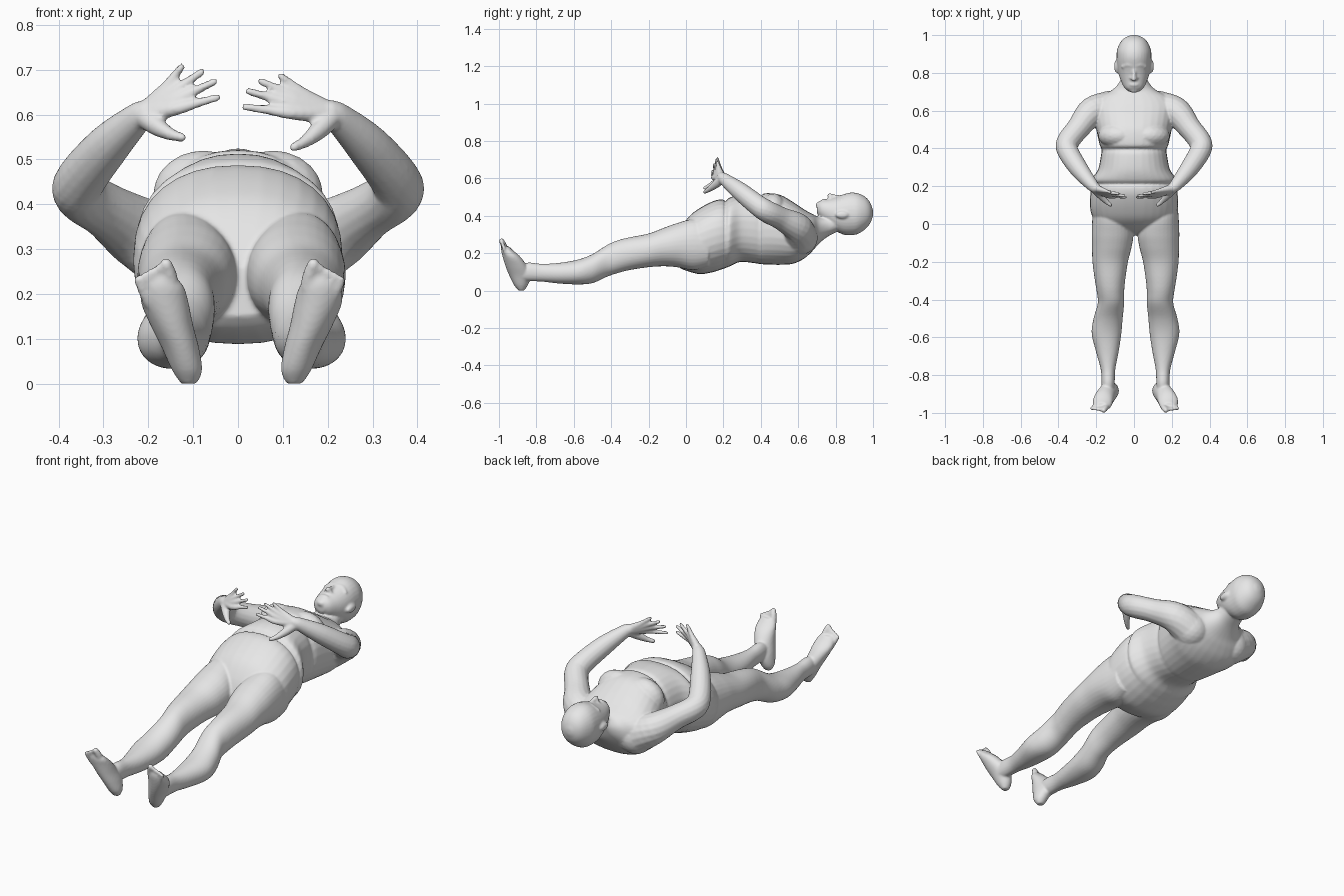
import bpy, bmesh, math
from mathutils import Vector, Matrix

skin = bpy.data.materials.new("plain_grey")
skin.diffuse_color = (0.8, 0.8, 0.8, 1)
bm = bmesh.new()
SEG = 32


def spline(pts, steps=5):
    """Catmull-Rom interpolation through tuples of any length."""
    p = [pts[0]] + list(pts) + [pts[-1]]
    out = []
    for i in range(1, len(p) - 2):
        for k in range(steps):
            t = k / steps
            out.append([0.5 * (2 * b + (c - a) * t + (2 * a - 5 * b + 4 * c - d) * t * t
                               + (3 * b - a - 3 * c + d) * t ** 3)
                        for a, b, c, d in zip(p[i - 1], p[i], p[i + 1], p[i + 2])])
    out.append(list(pts[-1]))
    return out


def skin_rings(rings):
    """Closed surface through a list of rings of points."""
    rows = [[bm.verts.new(v) for v in r] for r in rings]
    n = len(rows[0])
    faces = [bm.faces.new((a[i], a[(i + 1) % n], b[(i + 1) % n], b[i]))
             for a, b in zip(rows, rows[1:]) for i in range(n)]
    faces += [bm.faces.new(rows[0][::-1]), bm.faces.new(rows[-1])]
    bmesh.ops.recalc_face_normals(bm, faces=faces)


def loft(stations, axis="y", side=1, dx=0, power=2.0):
    """Stations: position along axis, x range, range on the remaining axis."""
    rings = []
    for t, x0, x1, b0, b1 in spline(stations):
        ring = []
        for k in range(SEG):
            a = 2 * math.pi * k / SEG
            c, s = math.cos(a), math.sin(a)
            u = math.copysign(abs(c) ** (2 / power), c)
            v = math.copysign(abs(s) ** (2 / power), s)
            x = side * ((x0 + x1) / 2 + u * (x1 - x0) / 2) + dx
            b = (b0 + b1) / 2 + v * (b1 - b0) / 2
            ring.append((x, t, b) if axis == "y" else (x, b, t))
        rings.append(ring)
    skin_rings(rings)


def ball(center, radii):
    m = Matrix.Translation(center) @ Matrix.Diagonal((*radii, 1))
    bmesh.ops.create_icosphere(bm, subdivisions=3, radius=1, matrix=m)


def tube(path, side=1, dx=0):
    """Round limb through (x, y, z, radius) points with rounded ends."""
    pts = [(Vector((side * x + dx, y, z)), r) for x, y, z, r in spline(path)]
    rings = []
    for i, (p, r) in enumerate(pts):
        d = pts[min(i + 1, len(pts) - 1)][0] - pts[max(i - 1, 0)][0]
        q = d.to_track_quat("Z", "Y")
        rings.append([p + q @ Vector((r * math.cos(a), r * math.sin(a), 0))
                      for a in (2 * math.pi * k / 16 for k in range(16))])
    skin_rings(rings)
    for p, r in (pts[0], pts[-1]):
        ball(p, (r, r, r))


# Torso with belly folds, chest crease and neck: y, bottom, top, half width
torso = [(-.06, .15, .26, .10), (-.03, .12, .33, .17), (.02, .10, .40, .212),
         (.08, .088, .445, .232), (.15, .10, .48, .232), (.195, .115, .487, .226),
         (.21, .12, .478, .22), (.235, .13, .498, .226), (.29, .153, .512, .19),
         (.37, .146, .51, .174), (.395, .142, .498, .171), (.42, .14, .52, .182),
         (.50, .138, .513, .20), (.57, .143, .475, .215), (.63, .17, .435, .222),
         (.675, .21, .41, .185), (.71, .25, .395, .115), (.76, .29, .40, .073),
         (.82, .32, .42, .065)]
loft([(y, -w, w, b, t) for y, b, t, w in torso], power=2.25)

# Head: y, back, face, half width
head = [(.70, .415, .462, .025), (.72, .385, .482, .05), (.76, .35, .49, .07),
        (.80, .32, .50, .083), (.84, .30, .514, .09), (.88, .296, .524, .092),
        (.92, .303, .52, .09), (.96, .33, .50, .073), (.985, .36, .47, .05),
        (1.0, .40, .43, .015)]
loft([(y, -w, w, b, t) for y, b, t, w in head], power=2.1)

# Nose, lips and chin
tube([(0, .83, .499, .009), (0, .795, .504, .01), (0, .768, .508, .013)])
ball((0, .737, .480), (.026, .011, .012))
ball((0, .708, .457), (.024, .014, .017))

for s in (-1, 1):
    # Ear, brow, nostril and breast
    ball((s * .092, .835, .405), (.013, .036, .02))
    tube([(.012, .838, .506, .008), (.035, .843, .501, .009), (.06, .832, .483, .008)], s)
    ball((s * .012, .772, .494), (.009, .010, .011))
    ball((s * .078, .468, .42), (.112, .071, .1))

    # Leg: y, inner x, outer x, back, front
    loft([(.12, .06, .22, .13, .36), (.04, .03, .228, .11, .382),
          (-.05, .012, .232, .125, .36), (-.12, .02, .23, .13, .335),
          (-.20, .04, .228, .125, .305), (-.30, .055, .215, .11, .285),
          (-.36, .06, .205, .095, .27), (-.42, .06, .20, .075, .245),
          (-.50, .068, .222, .04, .195), (-.58, .075, .232, .033, .165),
          (-.68, .09, .208, .038, .148), (-.77, .107, .184, .048, .143),
          (-.84, .11, .18, .05, .15), (-.89, .112, .178, .05, .14)],
         side=s, dx=.008, power=2.1)

    # Foot standing on its heel: z, inner x, outer x, sole, instep
    loft([(0, .10, .135, -.895, -.865), (.03, .088, .155, -.92, -.845),
          (.08, .095, .178, -.945, -.83), (.13, .108, .203, -.965, -.85),
          (.18, .118, .224, -.98, -.885), (.215, .128, .222, -.988, -.925),
          (.235, .145, .208, -.988, -.945)], axis="z", side=s, dx=.008)

    # Toes fan from the big toe to the little toe
    for i in range(5):
        f = i / 4
        r = .016 - .005 * min(1, i)
        tube([(.150 + .055 * f, -.965 + .01 * f, .215 - .035 * f, r),
              (.157 + .060 * f, -.976 + .008 * f, .245 - .035 * f, r),
              (.164 + .063 * f, -.986 + .01 * f, .266 - .034 * f, r * .85)], s, .004)

    # Arm from shoulder over the elbow to the wrist
    tube([(.13, .61, .285, .095), (.222, .592, .338, .08), (.293, .51, .385, .062),
          (.35, .435, .422, .06), (.35, .385, .455, .056), (.29, .29, .53, .049),
          (.225, .21, .592, .034), (.205, .192, .605, .028)], s)

    # Fingers, whose roots together form the palm: knuckle and tip
    k = 1 if s > 0 else 0  # the right hand reaches further in and hangs lower
    for (kx, ky, kz), (tx, ty, tz) in (((.168, .18, .652), (.126, .168, .706)),
                                       ((.148, .17, .648), (.081, .16, .695)),
                                       ((.136, .16, .634), (.053, .15, .673)),
                                       ((.136, .15, .613), (.046, .142, .638))):
        knuckle = (kx - .016 * k, ky, kz - .01 * k)
        tip = (tx - .03 * k, ty, tz - .021 * k)
        mid = [(a + b) / 2 for a, b in zip(knuckle, tip)]
        tube([(.21, .192, .602, .024), (*knuckle, .0145), (*mid, .0105), (*tip, .0085)], s)
    # Thumb
    tube([(.21, .192, .597, .026), (.18, .155, .573 - .008 * k, .021),
          (.15, .122, .556 - .016 * k, .014), (.124, .10, .549 - .022 * k, .010)], s)

# Fuse the parts into one smooth body
mesh = bpy.data.meshes.new("body")
bm.to_mesh(mesh)
bm.free()
mesh.materials.append(skin)
body = bpy.data.objects.new("body", mesh)
bpy.context.collection.objects.link(body)
fuse = body.modifiers.new("fuse", "REMESH")
fuse.mode = "VOXEL"
fuse.voxel_size = .006
fuse.use_smooth_shade = True
relax = body.modifiers.new("relax", "SMOOTH")
relax.factor = .5
relax.iterations = 3

# Eyes
for s, name in ((-1, "left_eye"), (1, "right_eye")):
    bpy.ops.mesh.primitive_uv_sphere_add(segments=20, ring_count=12, radius=1,
                                         location=(s * .034, .818, .478))
    eye = bpy.context.object
    eye.name = name
    eye.scale = (.017, .01, .016)
    eye.data.materials.append(skin)
    bpy.ops.object.shade_smooth()
